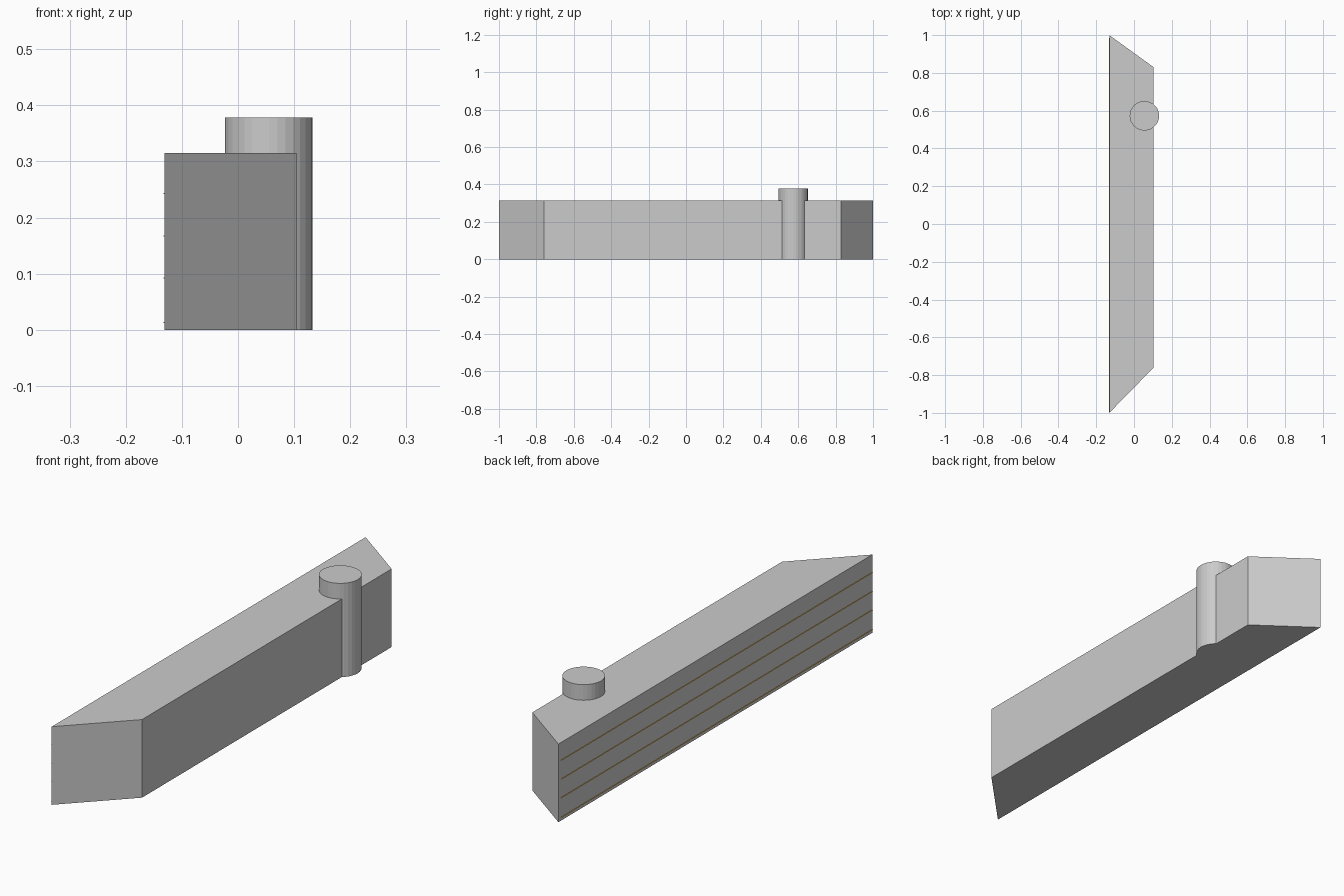
import bpy
import bmesh
from mathutils import Matrix

if "Cube" in bpy.data.objects:
    bpy.data.objects.remove(bpy.data.objects["Cube"])


def material(name, rgb):
    m = bpy.data.materials.new(name)
    m.diffuse_color = (*rgb, 1)
    m.use_nodes = True
    m.node_tree.nodes["Principled BSDF"].inputs["Base Color"].default_value = m.diffuse_color
    return m


wall_grey = material("wall grey", (0.60, 0.60, 0.60))
floor_orange = material("floor orange", (0.80, 0.42, 0.03))


def finish(name, bm, mat):
    bmesh.ops.recalc_face_normals(bm, faces=bm.faces)
    mesh = bpy.data.meshes.new(name)
    bm.to_mesh(mesh)
    bm.free()
    mesh.materials.append(mat)
    obj = bpy.data.objects.new(name, mesh)
    bpy.context.collection.objects.link(obj)
    return obj


def prism(name, outline, z0, z1, mat):
    """Extrude a flat outline from z0 to z1."""
    bm = bmesh.new()
    face = bm.faces.new([bm.verts.new((x, y, z0)) for x, y in outline])
    top = bmesh.ops.extrude_face_region(bm, geom=[face])["geom"]
    verts = [v for v in top if isinstance(v, bmesh.types.BMVert)]
    bmesh.ops.translate(bm, verts=verts, vec=(0, 0, z1 - z0))
    return finish(name, bm, mat)


# Main block: long building with slanted ends
prism("building_block",
      [(-0.131, -1.0), (0.104, -0.76), (0.104, 0.83), (-0.131, 1.0)],
      0, 0.315, wall_grey)

# Floor slabs: their edges just break through the left and front walls
for i, z in enumerate((0.013, 0.092, 0.167, 0.243)):
    prism(f"floor_slab_{i + 1}",
          [(-0.133, -1.0), (0.08, -0.784), (0.08, 0.82), (-0.133, 0.985)],
          z - 0.001, z + 0.001, floor_orange)

# Round stair tower, set into the right wall
bm = bmesh.new()
bmesh.ops.create_cone(bm, cap_ends=True, segments=32, radius1=0.078,
                      radius2=0.078, depth=0.378,
                      matrix=Matrix.Translation((0.055, 0.573, 0.189)))
finish("stair_tower", bm, wall_grey)
